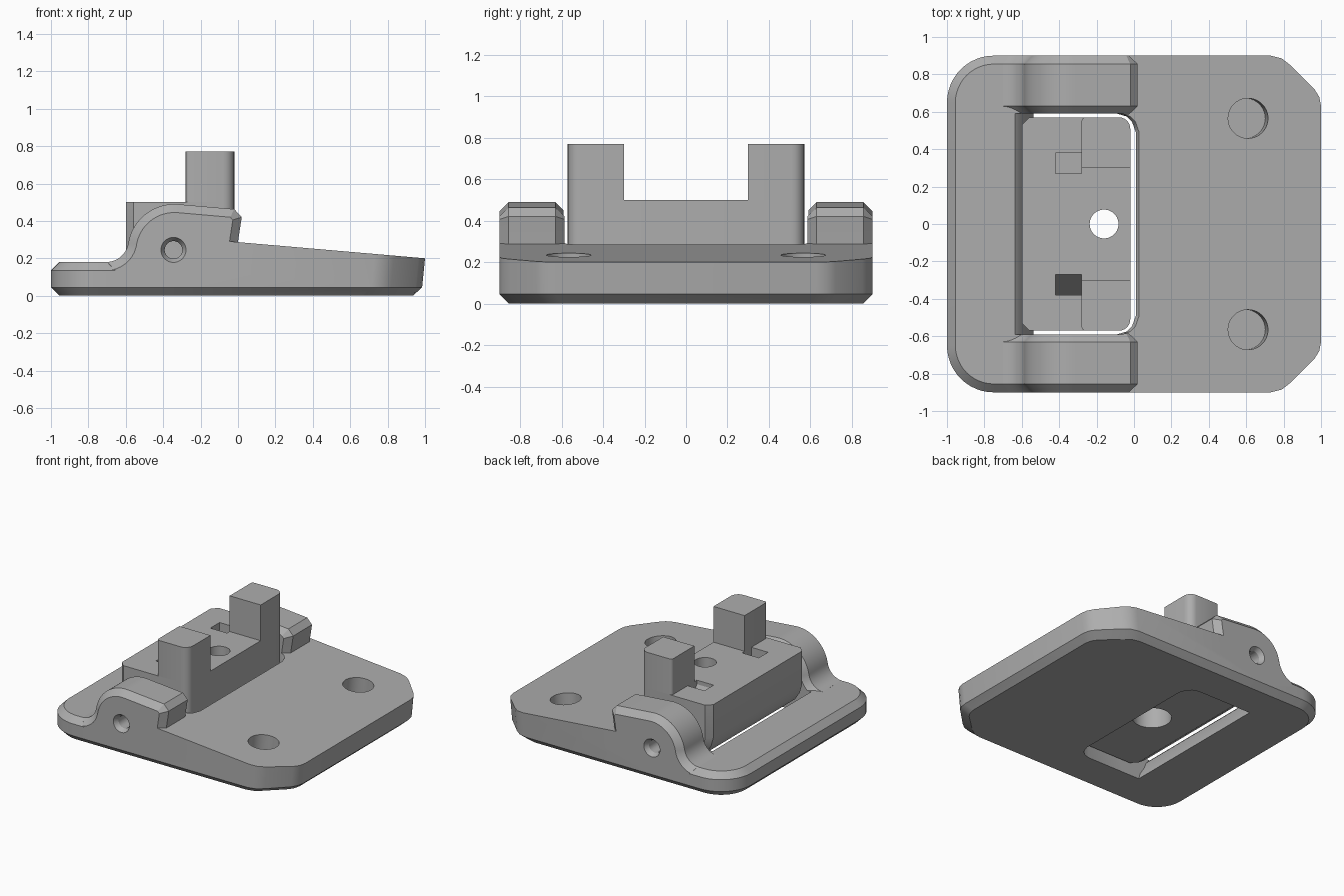
import bpy, bmesh, math
from mathutils import Matrix, Vector

if "Cube" in bpy.data.objects:
    bpy.data.objects.remove(bpy.data.objects["Cube"])

grey = bpy.data.materials.new("mid_grey")
grey.diffuse_color = (0.42, 0.42, 0.42, 1)
grey.use_nodes = True
grey.node_tree.nodes["Principled BSDF"].inputs["Base Color"].default_value = grey.diffuse_color


def add_object(name, bm):
    bmesh.ops.recalc_face_normals(bm, faces=bm.faces)
    mesh = bpy.data.meshes.new(name)
    bm.to_mesh(mesh)
    bm.free()
    mesh.materials.append(grey)
    obj = bpy.data.objects.new(name, mesh)
    bpy.context.collection.objects.link(obj)
    return obj


def loft(name, rings):
    """Closed solid through rings with equal point counts."""
    bm = bmesh.new()
    loops = [[bm.verts.new(p) for p in ring] for ring in rings]
    n = len(loops[0])
    for a, b in zip(loops, loops[1:]):
        for i in range(n):
            j = (i + 1) % n
            bm.faces.new((a[i], a[j], b[j], b[i]))
    bm.faces.new(loops[0])
    bm.faces.new(loops[-1])
    bmesh.ops.triangulate(bm, faces=[f for f in bm.faces if len(f.verts) == 4])
    bmesh.ops.dissolve_limit(bm, angle_limit=0.002, verts=bm.verts, edges=bm.edges)
    return add_object(name, bm)


def cylinder(name, radius, depth, matrix, radius2=None):
    bm = bmesh.new()
    bmesh.ops.create_cone(bm, cap_ends=True, segments=40, radius1=radius,
                          radius2=radius2 or radius, depth=depth, matrix=matrix)
    return add_object(name, bm)


def boolean(target, tool, operation):
    mod = target.modifiers.new("cut", 'BOOLEAN')
    mod.operation = operation
    mod.solver = 'EXACT'
    mod.object = tool
    bpy.context.view_layer.objects.active = target
    bpy.ops.object.modifier_apply(modifier=mod.name)
    bpy.data.objects.remove(tool)


def arc(cx, cy, r, a0, a1, n):
    return [(cx + r * math.cos(math.radians(a0 + (a1 - a0) * i / n)),
             cy + r * math.sin(math.radians(a0 + (a1 - a0) * i / n))) for i in range(n + 1)]


def inset(points, d):
    """Move a counter-clockwise outline inwards by d."""
    out = []
    for i, p in enumerate(points):
        p = Vector(p)
        e1 = (p - Vector(points[i - 1])).normalized()
        e2 = (Vector(points[(i + 1) % len(points)]) - p).normalized()
        n1, n2 = Vector((-e1.y, e1.x)), Vector((-e2.y, e2.x))
        out.append(tuple(p + (n1 + n2) * d / (1 + n1.dot(n2))))
    return out


CH = 0.045  # edge chamfer


# Low ledge on the left, rounded in plan
def ledge_ring(d, z):
    pts = [(-0.40, 0.9 - d)] + arc(-0.75, 0.65, 0.25 - d, 90, 180, 12)
    pts += arc(-0.75, -0.65, 0.25 - d, 180, 270, 12) + [(-0.40, -0.9 + d)]
    return [(x, y, z) for x, y in pts]


base = loft("base", [ledge_ring(CH, 0), ledge_ring(0, CH),
                     ledge_ring(0, 0.18 - CH), ledge_ring(CH, 0.18)])

# Sloping wedge plate with clipped right corners
corner = [(1, 0.63), (0.99, 0.68), (0.965, 0.72), (0.835, 0.85), (0.79, 0.885), (0.73, 0.9)]
wedge_plan = [(x, -y) for x, y in reversed(corner)] + corner + [(-0.46, 0.9), (-0.46, -0.9)]


def wedge_ring(d, z):
    ring = []
    for x, y in wedge_plan:
        top = 0.29 - 0.0865 * (x + 0.04)
        h = top if z is None else z
        lean = 0.1 * (top - h) if x > 0.7 else 0
        ring.append((x - lean - (d if x > 0.7 else 0), y * (0.9 - d) / 0.9, h))
    return ring


boolean(base, loft("wedge", [wedge_ring(CH, 0), wedge_ring(0, CH), wedge_ring(0, None)]), 'UNION')

# Hinge ears: side profile with a fillet into the ledge, chamfered on both sides
ear_profile = [(-0.705, 0.08), (-0.02, 0.08), (0.0, 0.29), (0.02, 0.42), (-0.02, 0.463)]
ear_profile += arc(-0.34, 0.24, 0.25, 85, 170, 18)
ear_profile += arc(-0.705, 0.30, 0.12, -14, -88, 8)
ear_inner = inset(ear_profile, CH)
for s in (1, -1):
    rings = [[(x, s * y, z) for x, z in prof] for y, prof in
             ((0.585, ear_inner), (0.585 + CH, ear_profile), (0.9 - CH, ear_profile), (0.9, ear_inner))]
    boolean(base, loft("ear", rings), 'UNION')

# Open pocket between the ears, curved on the ledge side
pocket = [(-0.64, 0.7), (-0.64, 0.185), (-0.605, 0.15), (-0.585, 0.10), (-0.55, 0.045),
          (-0.51, -0.1), (0.01, -0.1), (0.01, 0.255), (0.037, 0.30), (0.037, 0.7)]
rings = []
for y, d in ((-0.59, 0.1), (-0.575, 0.05), (-0.545, 0.02), (-0.49, 0),
             (0.49, 0), (0.545, 0.02), (0.575, 0.05), (0.59, 0.1)):
    rings.append([(x - d if x > 0 else x, y, z) for x, z in pocket])
boolean(base, loft("pocket_cutter", rings), 'DIFFERENCE')

# Pin holes with a countersunk rim, and round blind recesses in the wedge
slope = math.atan(0.0865)
for s in (1, -1):
    turn = Matrix.Rotation(-s * math.pi / 2, 4, 'X')
    boolean(base, cylinder("pin_cutter", 0.047, 0.5, Matrix.Translation((-0.345, s * 0.75, 0.245)) @ turn), 'DIFFERENCE')
    boolean(base, cylinder("rim_cutter", 0.043, 0.05, Matrix.Translation((-0.345, s * 0.885, 0.245)) @ turn, 0.073), 'DIFFERENCE')
    m = Matrix.Translation((0.61, s * 0.565, 0.235)) @ Matrix.Rotation(slope, 4, 'Y')
    boolean(base, cylinder("recess_cutter", 0.107, 0.34, m), 'DIFFERENCE')


# Latch block sitting in the pocket
def block_ring(left, z):
    pts = arc(-0.08, -0.51, 0.06, -90, 0, 6) + arc(-0.08, 0.51, 0.06, 0, 90, 6)
    pts += [(left + 0.04, 0.57), (left, 0.53), (left, -0.53), (left + 0.04, -0.57)]
    return [(x, y, z) for x, y in pts]


block = loft("latch_block", [block_ring(-0.48, 0.08), block_ring(-0.54, 0.12), block_ring(-0.58, 0.18),
                             block_ring(-0.60, 0.25), block_ring(-0.60, 0.50)])
boolean(block, cylinder("bore_cutter", 0.077, 2, Matrix.Translation((-0.16, 0, 0))), 'DIFFERENCE')
boolean(block, cylinder("counterbore_cutter", 0.135, 0.6, Matrix.Translation((-0.16, 0, 0.02))), 'DIFFERENCE')

for s in (1, -1):
    # Small slots with a steep floor
    slot = [(0.27, 0.6), (0.27, 0.47), (0.38, 0.29), (0.38, 0.6)]
    rings = [[(x, s * y, z) for y, z in slot] for x in (-0.42, -0.28)]
    boolean(block, loft("slot_cutter", rings), 'DIFFERENCE')

    # Upright posts on the block
    plan = arc(-0.08, 0.51, 0.06, 0, 90, 6) + arc(-0.26, 0.55, 0.02, 90, 180, 3)
    plan += [(-0.28, 0.30), (-0.02, 0.30)]
    loft("latch_post_" + ("back" if s > 0 else "front"),
         [[(x, s * y, z) for x, y in plan] for z in (0.5, 0.77)])

# Smooth the round walls and keep the chamfers crisp
for obj in bpy.data.objects:
    bpy.ops.object.select_all(action='DESELECT')
    obj.select_set(True)
    bpy.context.view_layer.objects.active = obj
    bpy.ops.object.shade_smooth_by_angle(angle=math.radians(25))
